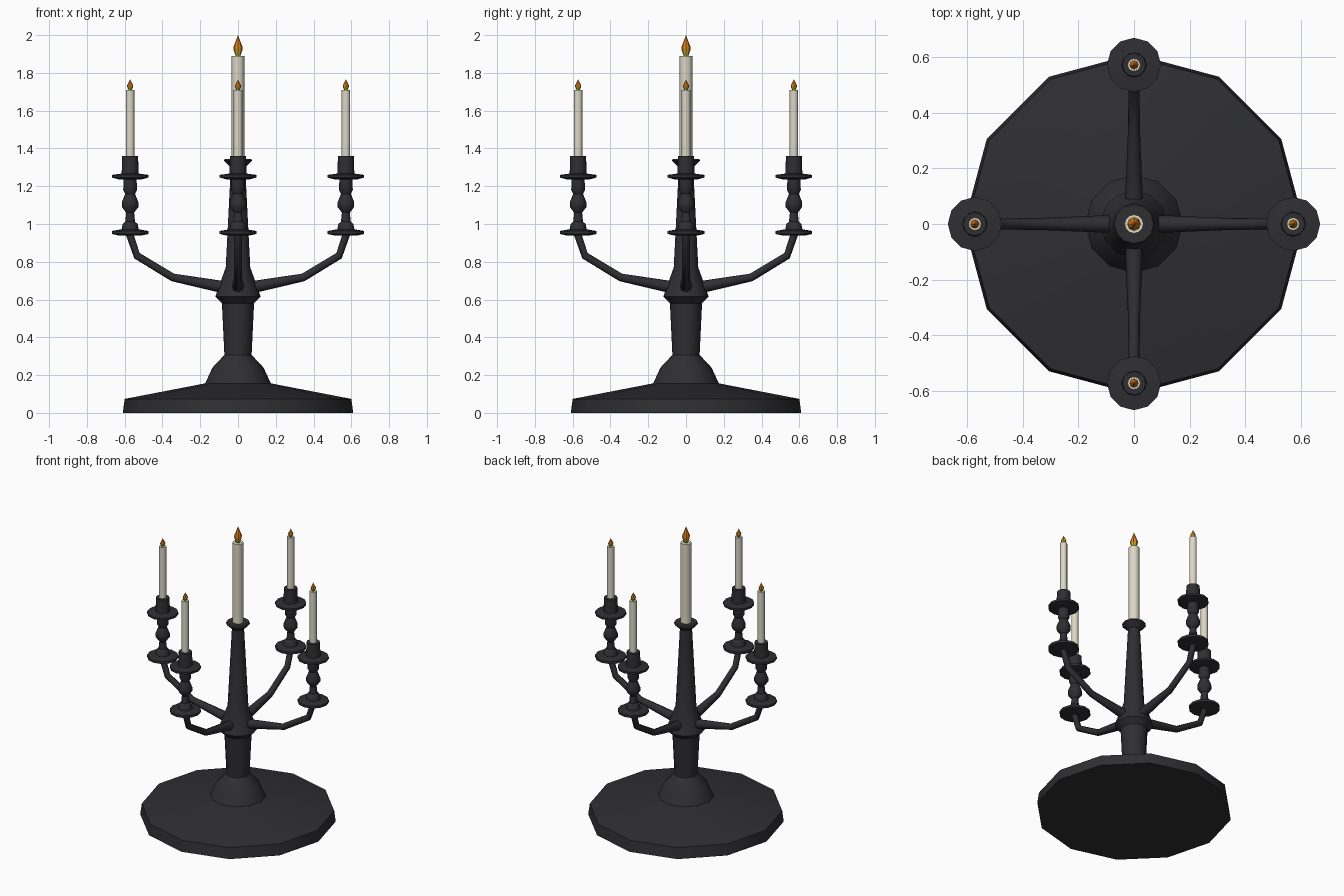
import bpy, bmesh, math
from mathutils import Vector, Matrix

if "Cube" in bpy.data.objects:
    bpy.data.objects.remove(bpy.data.objects["Cube"])


def material(name, rgb):
    m = bpy.data.materials.new(name)
    m.diffuse_color = (*rgb, 1)
    m.use_nodes = True
    m.node_tree.nodes["Principled BSDF"].inputs["Base Color"].default_value = m.diffuse_color
    return m


IRON = material("iron", (0.028, 0.028, 0.032))
WAX = material("wax", (0.72, 0.68, 0.56))
ORANGE = material("flame_orange", (0.75, 0.22, 0.01))
YELLOW = material("flame_yellow", (0.6, 0.5, 0.03))


def rings_object(name, rings, mat, angle=40):
    """Skin a list of vertex rings into a closed tube."""
    bm = bmesh.new()
    loops = [[bm.verts.new(p) for p in ring] for ring in rings]
    n = len(loops[0])
    for a, b in zip(loops, loops[1:]):
        for i in range(n):
            j = (i + 1) % n
            bm.faces.new((a[i], a[j], b[j], b[i]))
    bm.faces.new(loops[0][::-1])
    bm.faces.new(loops[-1])
    bmesh.ops.remove_doubles(bm, verts=bm.verts, dist=1e-5)
    bmesh.ops.recalc_face_normals(bm, faces=bm.faces)
    mesh = bpy.data.meshes.new(name)
    bm.to_mesh(mesh)
    bm.free()
    mesh.materials.append(mat)
    ob = bpy.data.objects.new(name, mesh)
    bpy.context.collection.objects.link(ob)
    bpy.ops.object.select_all(action='DESELECT')
    ob.select_set(True)
    bpy.context.view_layer.objects.active = ob
    bpy.ops.object.shade_smooth_by_angle(angle=math.radians(angle))
    return ob


def circle(center, u, v, r, n):
    return [center + r * (math.cos(2 * math.pi * i / n) * u + math.sin(2 * math.pi * i / n) * v)
            for i in range(n)]


def lathe(name, profile, mat, n=12, at=(0, 0)):
    X, Y = Vector((1, 0, 0)), Vector((0, 1, 0))
    return rings_object(name, [circle(Vector((*at, z)), X, Y, r, n) for r, z in profile], mat)


def candle(name, at, r, z0, z1, tip):
    h = tip - z1
    fr = r * 0.72
    lathe(name + "_candle", [(r, z0), (r, z1)], WAX, 12, at)
    lathe(name + "_flame_base", [(fr * .55, z1), (fr * .95, z1 + h * .28)], YELLOW, 8, at)
    lathe(name + "_flame", [(fr * .95, z1 + h * .28), (fr, z1 + h * .42),
                            (fr * .55, z1 + h * .68), (0.0001, tip)], ORANGE, 8, at)


# Foot
lathe("base", [(.61, 0), (.60, .074), (.175, .156)], IRON)
# Central column with bell, collar and flared cup
lathe("column", [(.175, .154), (.135, .24), (.072, .307), (.085, .58), (.12, .615),
                 (.11, .645), (.065, .77), (.038, 1.30), (.075, 1.335), (.07, 1.345),
                 (.04, 1.345)], IRON)
candle("centre", (0, 0), .034, 1.30, 1.89, 2.0)

# Four arms, each carrying a turned candle holder
ARM = [(.04, .66, .033), (.11, .672, .031), (.345, .717, .021), (.535, .832, .02), (.575, .95, .02)]
HOLDER = [(.055, .938), (.097, .947), (.097, .963), (.045, .972), (.04, 1.0), (.026, 1.012),
          (.021, 1.06), (.044, 1.09), (.044, 1.115), (.026, 1.16), (.037, 1.18), (.034, 1.235),
          (.06, 1.236), (.097, 1.246), (.097, 1.26), (.045, 1.267), (.042, 1.36)]
pts = [Vector((x, 0, z)) for x, z, _ in ARM]
for k, side in enumerate(("right", "back", "left", "front")):
    turn = Matrix.Rotation(k * math.pi / 2, 3, 'Z')
    rings = []
    for i, (p, (_, _, r)) in enumerate(zip(pts, ARM)):
        t = (pts[min(i + 1, len(pts) - 1)] - pts[max(i - 1, 0)]).normalized()
        y = Vector((0, 1, 0))
        rings.append([turn @ q for q in circle(p, y, t.cross(y), r, 8)])
    rings_object(side + "_arm", rings, IRON, 50)
    at = (turn @ Vector((.571, 0, 0))).to_2d()
    lathe(side + "_holder", HOLDER, IRON, 12, at)
    candle(side, at, .023, 1.34, 1.71, 1.765)
